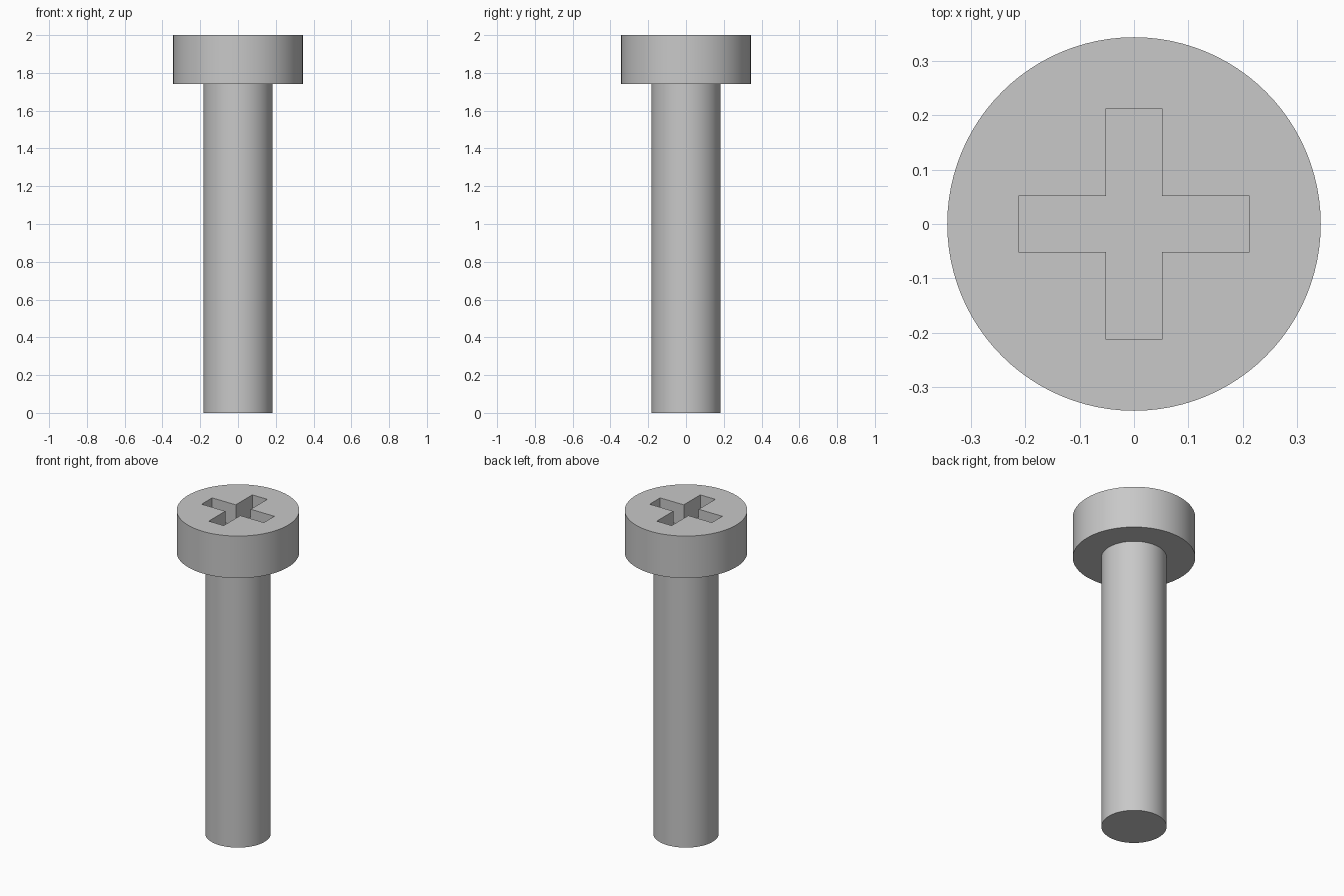
import bpy
import bmesh
from mathutils import Matrix, Vector
from math import radians

cube = bpy.data.objects.get("Cube")
if cube:
    bpy.data.objects.remove(cube, do_unlink=True)

# Single steel grey
steel = bpy.data.materials.new("steel_grey")
steel.use_nodes = True
colour = (0.58, 0.58, 0.58, 1)
steel.diffuse_color = colour
steel.node_tree.nodes["Principled BSDF"].inputs["Base Color"].default_value = colour


def cylinder(name, radius, bottom, top):
    bpy.ops.mesh.primitive_cylinder_add(
        vertices=96, radius=radius, depth=top - bottom,
        location=(0, 0, (bottom + top) / 2))
    obj = bpy.context.object
    obj.name = name
    obj.data.materials.append(steel)
    return obj


def cross_prism(name, half_width, reach, bottom, top):
    """Plus-shaped prism: one arm's three corners turned four times."""
    bm = bmesh.new()
    arm = [(half_width, -half_width), (reach, -half_width), (reach, half_width)]
    verts = []
    for i in range(4):
        turn = Matrix.Rotation(radians(90 * i), 3, "Z")
        verts += [bm.verts.new(turn @ Vector((x, y, bottom))) for x, y in arm]
    face = bm.faces.new(verts)
    up = bmesh.ops.extrude_face_region(bm, geom=[face])["geom"]
    bmesh.ops.translate(bm, vec=(0, 0, top - bottom),
                        verts=[v for v in up if isinstance(v, bmesh.types.BMVert)])
    bmesh.ops.recalc_face_normals(bm, faces=bm.faces)
    mesh = bpy.data.meshes.new(name)
    bm.to_mesh(mesh)
    bm.free()
    mesh.materials.append(steel)
    obj = bpy.data.objects.new(name, mesh)
    bpy.context.collection.objects.link(obj)
    obj.hide_render = True
    return obj


shank = cylinder("shank", 0.183, 0, 1.75)
head = cylinder("head", 0.343, 1.74, 2)

# Cross-shaped driver recess cut into the head
cutter = cross_prism("recess_cutter", 0.051, 0.2125, 1.87, 2.1)
cut = head.modifiers.new("driver_recess", "BOOLEAN")
cut.operation = "DIFFERENCE"
cut.solver = "EXACT"
cut.object = cutter
bpy.context.view_layer.objects.active = head
bpy.ops.object.modifier_apply(modifier=cut.name)
bpy.data.objects.remove(cutter, do_unlink=True)

# Smooth sides, crisp rims
bpy.ops.object.select_all(action="DESELECT")
for part in (shank, head):
    part.select_set(True)
bpy.ops.object.shade_smooth_by_angle(angle=radians(30))
